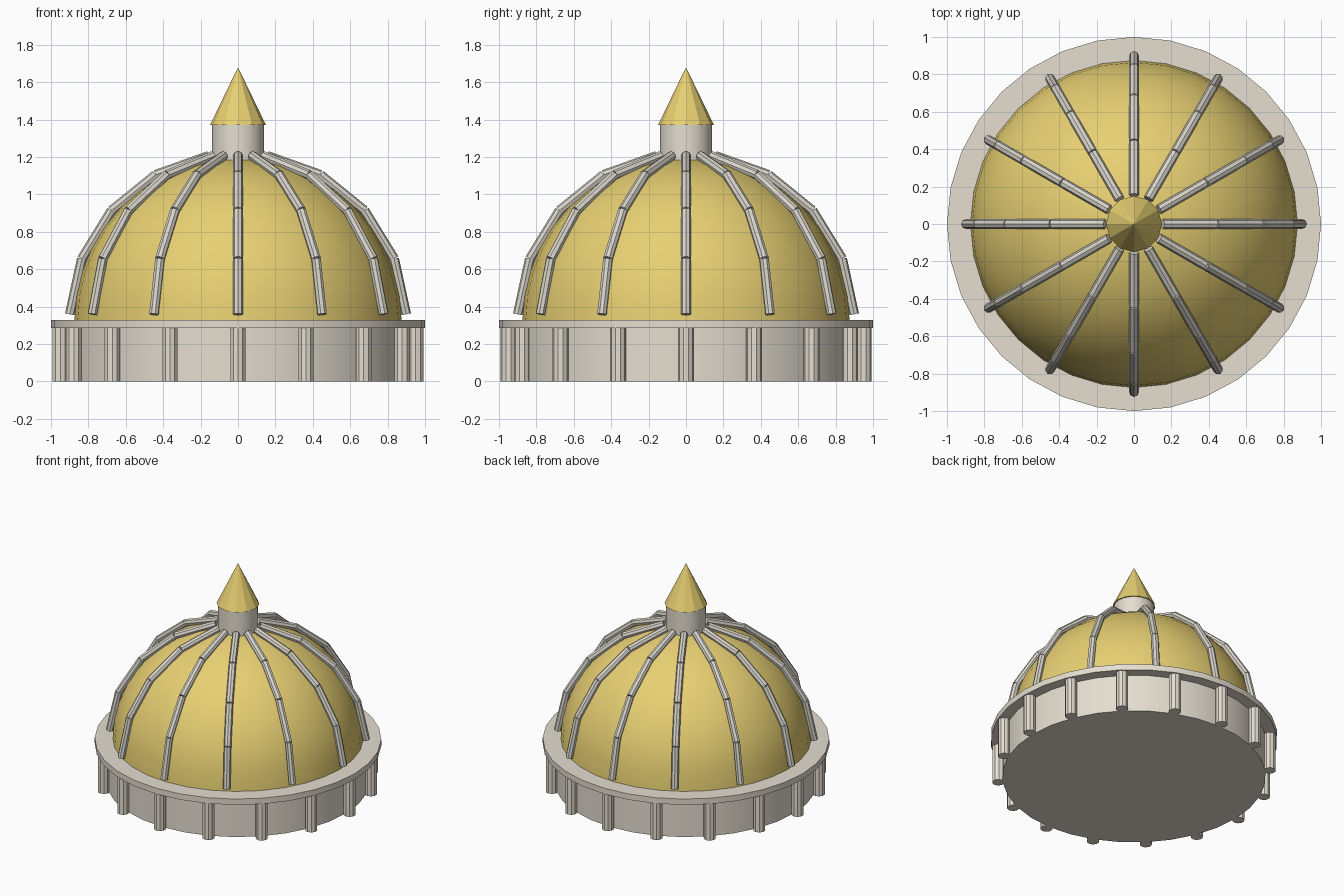
import bpy, math
from math import sin, cos, pi, radians
from mathutils import Vector

if "Cube" in bpy.data.objects:
    bpy.data.objects.remove(bpy.data.objects["Cube"])


def material(name, rgb):
    m = bpy.data.materials.new(name)
    m.diffuse_color = (*rgb, 1)
    m.use_nodes = True
    m.node_tree.nodes["Principled BSDF"].inputs["Base Color"].default_value = m.diffuse_color
    return m


stone = material("stone", (0.78, 0.73, 0.63))
lead = material("lead", (0.70, 0.67, 0.60))
gold = material("gold", (0.80, 0.63, 0.17))


def finish(name, mat, smooth=None):
    ob = bpy.context.object
    ob.name = name
    ob.data.materials.append(mat)
    if smooth:
        bpy.ops.object.shade_smooth_by_angle(angle=radians(smooth))
    return ob


def cylinder(name, r, z0, z1, sides, mat, x=0, y=0, smooth=None):
    bpy.ops.mesh.primitive_cylinder_add(vertices=sides, radius=r, depth=z1 - z0,
                                        location=(x, y, (z0 + z1) / 2))
    return finish(name, mat, smooth)


def rod(name, a, b, r, sides, mat):
    d = b - a
    bpy.ops.mesh.primitive_cylinder_add(vertices=sides, radius=r, depth=d.length,
                                        location=(a + b) / 2,
                                        rotation=d.to_track_quat('Z', 'Y').to_euler())
    return finish(name, mat)


# Drum and cornice ring
cylinder("drum", 0.92, 0, 0.30, 32, stone, smooth=30)
cylinder("cornice", 1.0, 0.285, 0.33, 32, stone, smooth=30)

# Columns around the drum
for i in range(16):
    a = i * pi / 8
    cylinder("column", 0.043, 0, 0.29, 10, stone, 0.95 * cos(a), 0.95 * sin(a))

# Hemispherical dome: revolve a quarter arc
R, CZ, SEG, ROWS = 0.875, 0.32, 32, 10
verts, faces = [], []
for j in range(ROWS):
    t = j * pi / 2 / ROWS
    for i in range(SEG):
        a = 2 * pi * i / SEG
        verts.append((R * cos(t) * cos(a), R * cos(t) * sin(a), CZ + R * sin(t)))
verts.append((0, 0, CZ + R))
for j in range(ROWS - 1):
    for i in range(SEG):
        k = (i + 1) % SEG
        faces.append((j * SEG + i, j * SEG + k, (j + 1) * SEG + k, (j + 1) * SEG + i))
top = (ROWS - 1) * SEG
faces += [(top + i, top + (i + 1) % SEG, len(verts) - 1) for i in range(SEG)]
faces.append(tuple(reversed(range(SEG))))
mesh = bpy.data.meshes.new("dome")
mesh.from_pydata(verts, [], faces)
dome = bpy.data.objects.new("dome", mesh)
bpy.context.collection.objects.link(dome)
bpy.ops.object.select_all(action='DESELECT')
dome.select_set(True)
bpy.context.view_layer.objects.active = dome
finish("dome", gold, 30)

# Ribs: four straight rods each, following the dome
for i in range(12):
    a = i * pi / 6
    pts = []
    for j in range(5):
        t = radians(2.5 + 19.4 * j)
        pts.append(Vector((0.9 * cos(t) * cos(a), 0.9 * cos(t) * sin(a), CZ + 0.9 * sin(t))))
    for p, q in zip(pts, pts[1:]):
        rod("rib", p, q, 0.026, 8, lead)

# Lantern and spire
cylinder("lantern", 0.14, 1.17, 1.375, 16, stone, smooth=30)
bpy.ops.mesh.primitive_cone_add(vertices=12, radius1=0.15, radius2=0, depth=0.31,
                                location=(0, 0, 1.525))
finish("spire", gold)
